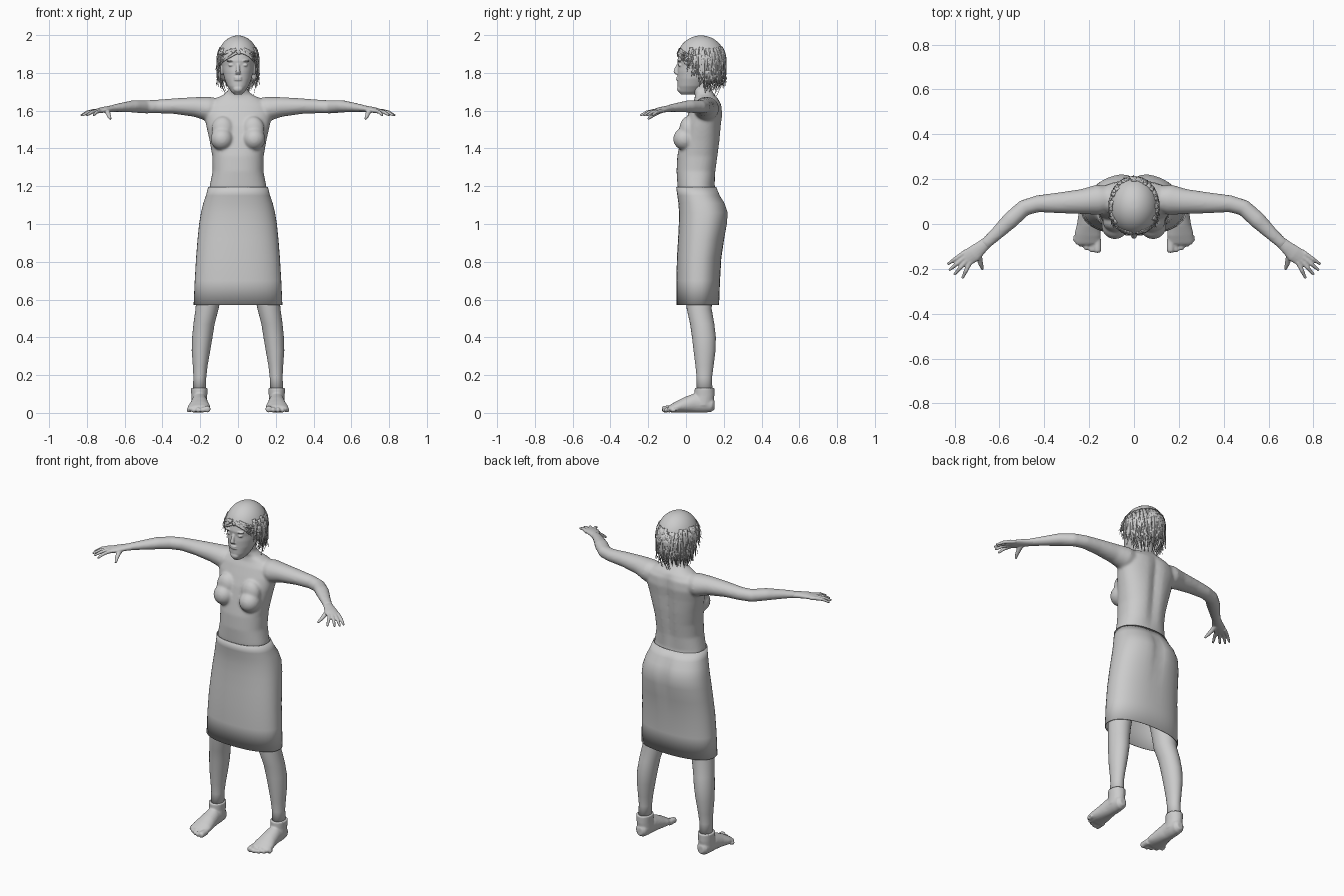
import bpy, bmesh, math, random
from mathutils import Vector, Matrix

random.seed(4)
cube = bpy.data.objects.get("Cube")
if cube:
    bpy.data.objects.remove(cube)

clay = bpy.data.materials.new("clay_grey")
clay.use_nodes = True
GREY = (0.6, 0.6, 0.6, 1)
clay.diffuse_color = GREY
clay.node_tree.nodes["Principled BSDF"].inputs["Base Color"].default_value = GREY


def skin(bm, rings, caps=True):
    """Bridge a list of point rings into a tube."""
    loops = [[bm.verts.new(p) for p in r] for r in rings]
    n = len(loops[0])
    for a, b in zip(loops, loops[1:]):
        for i in range(n):
            bm.faces.new((a[i], a[(i + 1) % n], b[(i + 1) % n], b[i]))
    if caps:
        bm.faces.new(loops[0])
        bm.faces.new(loops[-1])


def ring(z, hw, front, back, xc=0, groove=0, power=2.3, n=48):
    """Horizontal superellipse, with an optional furrow down the back."""
    pts = []
    for i in range(n):
        c, s = math.cos(math.tau * i / n), math.sin(math.tau * i / n)
        x = math.copysign(abs(c) ** (2 / power), c) * hw
        y = (front + back) / 2 + math.copysign(abs(s) ** (2 / power), s) * (back - front) / 2
        if s > 0:
            y -= groove * math.exp(-(x / 0.03) ** 2)
        pts.append(Vector((xc + x, y, z)))
    return pts


def limb(bm, path, n=16, up=(0, 0, 1)):
    """Tube through points (x, y, z, half width, half height)."""
    pts = [Vector(p[:3]) for p in path]
    rings = []
    for i, p in enumerate(pts):
        t = (pts[min(i + 1, len(pts) - 1)] - pts[max(i - 1, 0)]).normalized()
        side = t.cross(Vector(up)).normalized()
        over = side.cross(t)
        rings.append([p + side * path[i][3] * math.cos(math.tau * k / n)
                      + over * path[i][4] * math.sin(math.tau * k / n) for k in range(n)])
    skin(bm, rings)


def ball(bm, centre, radii):
    m = Matrix.Translation(centre) @ Matrix.Diagonal((*radii, 1))
    bmesh.ops.create_uvsphere(bm, u_segments=24, v_segments=16, radius=1, matrix=m)


def finish(bm, name, voxel=0, smooth=0, mirror=False):
    bmesh.ops.recalc_face_normals(bm, faces=bm.faces)
    for f in bm.faces:
        f.smooth = True
    me = bpy.data.meshes.new(name)
    bm.to_mesh(me)
    bm.free()
    me.materials.append(clay)
    ob = bpy.data.objects.new(name, me)
    bpy.context.scene.collection.objects.link(ob)
    if mirror:
        ob.modifiers.new("mirror", 'MIRROR').use_mirror_merge = False
    if voxel:
        r = ob.modifiers.new("fuse", 'REMESH')
        r.mode, r.voxel_size, r.use_smooth_shade = 'VOXEL', voxel, True
    if smooth:
        s = ob.modifiers.new("soften", 'SMOOTH')
        s.factor, s.iterations = 0.5, smooth
    return ob


# Torso, neck, breasts and arms fused into one surface
bm = bmesh.new()
skin(bm, [ring(*r) for r in (
    (1.10, .16, -.03, .17), (1.2, .15, -.045, .152), (1.28, .134, -.05, .16, 0, .01),
    (1.36, .136, -.046, .172, 0, .014), (1.44, .15, -.03, .182, 0, .016),
    (1.52, .168, -.012, .188, 0, .016), (1.58, .18, .01, .195, 0, .014),
    (1.63, .17, .03, .19, 0, .01), (1.66, .13, .045, .172), (1.685, .075, .048, .15),
    (1.71, .05, .035, .135), (1.78, .047, .03, .13))])
for s in (-1, 1):
    ball(bm, (s * .085, -.006, 1.45), (.06, .062, .06))
    ball(bm, (s * .08, .01, 1.50), (.06, .045, .07))
    limb(bm, [(s * p[0], *p[1:]) for p in (
        (.08, .115, 1.60, .05, .06), (.16, .108, 1.61, .068, .064), (.23, .1, 1.62, .056, .052),
        (.34, .094, 1.624, .046, .041), (.43, .09, 1.622, .038, .036),
        (.49, .072, 1.62, .037, .035), (.55, .018, 1.623, .038, .033),
        (.62, -.05, 1.617, .029, .024), (.67, -.095, 1.611, .025, .018))], 24)
finish(bm, "torso_and_arms", .007, 8)

# Hands: palm, four fingers and thumb
bm = bmesh.new()
limb(bm, [(.65, -.077, 1.612, .025, .018), (.68, -.103, 1.609, .029, .017),
          (.715, -.133, 1.604, .037, .015), (.745, -.152, 1.598, .036, .012),
          (.757, -.162, 1.596, .028, .009)])
for kx, ky, tx, ty in ((.765, -.134, .832, -.18), (.757, -.15, .825, -.207),
                       (.746, -.163, .802, -.226), (.732, -.173, .766, -.243)):
    limb(bm, [(kx - .02, ky + .015, 1.598, .01, .01), (kx, ky, 1.598, .011, .011),
              ((kx + tx) / 2, (ky + ty) / 2, 1.592, .0095, .0095),
              (tx, ty, 1.574, .006, .006)], 10)
limb(bm, [(.69, -.11, 1.606, .012, .012), (.69, -.15, 1.592, .014, .013),
          (.683, -.18, 1.572, .011, .01), (.674, -.203, 1.555, .006, .006)], 10)
finish(bm, "hands", .004, 3, True)

# Legs, continuing up under the skirt
bm = bmesh.new()
skin(bm, [ring(*r, 0, 2, 28) for r in (
    (1.0, .085, -.02, .16, .1), (.8, .08, -.01, .15, .125), (.64, .066, 0, .138, .152),
    (.55, .061, .004, .136, .164), (.47, .056, .022, .15, .18), (.4, .054, .032, .158, .189),
    (.33, .049, .04, .156, .196), (.25, .039, .05, .146, .2), (.19, .034, .056, .138, .202),
    (.1, .035, .056, .14, .205))])
finish(bm, "legs", mirror=True)

# Feet with an ankle edge and five toes
bm = bmesh.new()
limb(bm, [(.204, .152, .04, .018, .022), (.204, .138, .04, .033, .036),
          (.204, .1, .05, .04, .05), (.204, .05, .052, .043, .052), (.204, 0, .042, .05, .042),
          (.206, -.045, .031, .059, .031), (.208, -.08, .022, .058, .021),
          (.208, -.092, .02, .05, .014)], 24)
skin(bm, [ring(*r, 0, 2, 28) for r in (
    (.04, .042, .03, .145, .204), (.09, .042, .045, .15, .205), (.132, .045, .046, .15, .205))])
for i in range(5):
    x, tip, r = .163 + .024 * i, -.128 + .003 * i * i, (.018 if i == 0 else .0135)
    limb(bm, [(x, -.07, .022, r, r), (x, tip + .022, r + .003, r, r),
              (x, tip + .008, r + .001, r, r), (x, tip, r, r * .6, r * .6)], 10)
finish(bm, "feet", .005, 3, True)

# Skirt: open sheet, fuller over the seat
bm = bmesh.new()
skin(bm, [ring(*r) for r in (
    (.572, .235, -.05, .175), (.7, .229, -.051, .18), (.82, .222, -.048, .187),
    (.92, .214, -.042, .204, 0, .006), (1.0, .206, -.038, .22, 0, .014),
    (1.06, .196, -.037, .225, 0, .018), (1.11, .184, -.04, .208, 0, .014),
    (1.15, .17, -.046, .182, 0, .006), (1.195, .158, -.052, .16))], False)
ob = finish(bm, "skirt")
solid = ob.modifiers.new("cloth", 'SOLIDIFY')
solid.thickness = .004

# Head with nose, brow, eyes, lips, chin and ears
bm = bmesh.new()
skin(bm, [ring(*r, 0, 0, 2.1) for r in (
    (1.685, .02, -.026, .05), (1.70, .036, -.039, .07), (1.73, .056, -.044, .1),
    (1.77, .072, -.044, .13), (1.81, .081, -.045, .16), (1.838, .085, -.042, .175),
    (1.865, .088, -.046, .18), (1.91, .086, -.035, .178), (1.95, .068, -.004, .155),
    (1.975, .04, .03, .12))])
limb(bm, [(0, -.036, 1.85, .009, .008), (0, -.05, 1.825, .009, .01),
          (0, -.057, 1.806, .013, .01), (0, -.048, 1.795, .014, .008)], 12, (0, -1, 0))
for z in (1.775, 1.764):
    ball(bm, (0, -.041, z), (.022, .011, .006))
ball(bm, (0, -.033, 1.715), (.025, .014, .018))
for s in (-1, 1):
    ball(bm, (s * .037, -.032, 1.841), (.015, .01, .007))
    ball(bm, (s * .036, -.034, 1.864), (.026, .011, .006))
    ball(bm, (s * .086, .07, 1.82), (.01, .02, .032))
finish(bm, "head", .004, 3)


# Hair: shell with a short front edge, angle 0 facing forward
def hair_point(a, phi, k=1.0):
    over = max(0, phi - math.pi / 2)
    r = k * (math.sin(phi) if not over else 1 - .1 * over)
    z = math.cos(phi) if not over else -over
    return Vector((math.sin(a) * .11 * r, .08 - math.cos(a) * .13 * r, 1.868 + .13 * z))


def hair_edge(a):
    t = min(1, max(0, (abs(a) - .65) / 1.1))
    return 1.3 + 1.15 * t * t * (3 - 2 * t)


bm = bmesh.new()
angles = [math.tau * i / 64 - math.pi for i in range(64)]
skin(bm, [[hair_point(a, hair_edge(a) * j / 20 * (random.uniform(.94, 1.03) if j == 20 else 1))
           for a in angles] for j in range(1, 21)], False)
bm.verts.ensure_lookup_table()
bm.faces.new(bm.verts[:64])
ob = finish(bm, "hair_cap")
solid = ob.modifiers.new("thickness", 'SOLIDIFY')
solid.thickness = .008


# Loose locks: tapered blades that follow the shell and flick outward
def lock(bm, a0, a1, p0, p1, flare, width):
    path = []
    for j in range(7):
        t = j / 6
        p = hair_point(a0 + (a1 - a0) * t, p0 + (p1 - p0) * t, 1.01 + flare * t * t)
        path.append((*p, width * (1.05 - t), .003 * (1.1 - t)))
    mid = hair_point((a0 + a1) / 2, (p0 + p1) / 2) - Vector((0, .08, 1.868))
    limb(bm, path, 6, mid)


bm = bmesh.new()
for i in range(130):
    a = random.choice((-1, 1)) * random.uniform(.95, math.pi)
    lock(bm, a, a + random.uniform(-.2, .2), random.uniform(1, 1.6),
         hair_edge(a) + random.uniform(0, .28), random.uniform(-.04, .18), .011)
for i in range(24):
    s = random.choice((-1, 1))
    lock(bm, s * random.uniform(0, .4), s * random.uniform(.9, 1.4), random.uniform(1.1, 1.28),
         random.uniform(1.3, 1.9), random.uniform(.02, .12), .008)
for i in range(40):
    a = random.choice((-1, 1)) * random.uniform(1.5, math.pi)
    lock(bm, a, a, 2, random.uniform(2.6, 3.1), random.uniform(-.45, -.1), .009)
finish(bm, "hair_locks")
